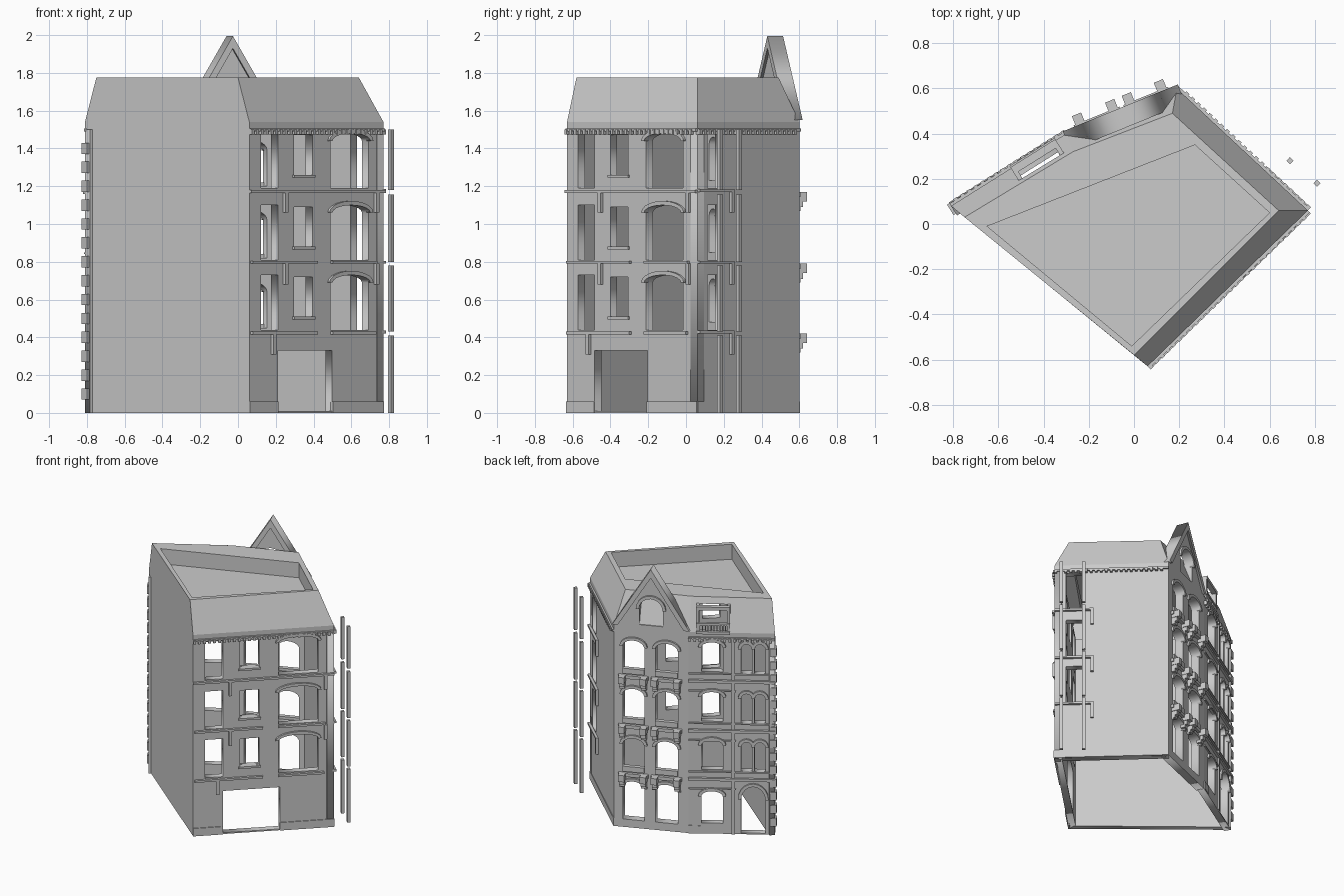
import bpy, bmesh, math
from mathutils import Matrix, Vector

cube = bpy.data.objects.get("Cube")
if cube:
    bpy.data.objects.remove(cube)

stone = bpy.data.materials.new("grey_stone")
stone.use_nodes = True
stone.diffuse_color = (0.6, 0.6, 0.6, 1)
stone.node_tree.nodes["Principled BSDF"].inputs["Base Color"].default_value = (0.6, 0.6, 0.6, 1)

# Footprint corners, counterclockwise
A, B, C, D, K = [Vector(p) for p in
                 ((-.81, .08), (.06, -.63), (.77, .06), (.19, .6), (-.3, .4))]
EAVES = 1.5
SILLS = (.42, .79, 1.17)


def frame(p, q):
    """Wall frame: x along the wall, y up, z outward."""
    d = (q - p).normalized()
    return Matrix(((d.x, 0, d.y, p.x), (d.y, 0, -d.x, p.y), (0, 1, 0, 0), (0, 0, 0, 1)))


def add(name, mesh, matrix=Matrix()):
    obj = bpy.data.objects.new(name, mesh)
    mesh.materials.clear()
    mesh.materials.append(stone)
    obj.matrix_world = matrix
    bpy.context.collection.objects.link(obj)
    return obj


def plate(name, wall, loops, thick, out=0.0):
    """Extruded outline; loops after the first are holes."""
    curve = bpy.data.curves.new(name, 'CURVE')
    curve.dimensions, curve.fill_mode, curve.extrude = '2D', 'BOTH', thick / 2
    for loop in loops:
        s = curve.splines.new('POLY')
        s.points.add(len(loop) - 1)
        for pt, (u, z) in zip(s.points, loop):
            pt.co = (u, z, 0, 1)
        s.use_cyclic_u = True
    tmp = bpy.data.objects.new(name + "_outline", curve)
    bpy.context.collection.objects.link(tmp)
    deps = bpy.context.evaluated_depsgraph_get()
    mesh = bpy.data.meshes.new_from_object(tmp.evaluated_get(deps))
    bpy.data.objects.remove(tmp)
    return add(name, mesh, wall @ Matrix.Translation((0, 0, out - thick / 2)))


def boxes(name, wall, items):
    """Boxes on a wall: (u0, u1, z0, z1, back, out)."""
    bm = bmesh.new()
    for u0, u1, z0, z1, n0, n1 in items:
        mid = Vector((u0 + u1, z0 + z1, n0 + n1)) / 2
        size = Matrix.Diagonal((u1 - u0, z1 - z0, n1 - n0, 1))
        bmesh.ops.create_cube(bm, size=1, matrix=wall @ Matrix.Translation(mid) @ size)
    bmesh.ops.recalc_face_normals(bm, faces=bm.faces)
    mesh = bpy.data.meshes.new(name)
    bm.to_mesh(mesh)
    bm.free()
    return add(name, mesh)


def arc(u0, u1, spring, rise, grow=0.0, n=10):
    c, w = (u0 + u1) / 2, (u1 - u0) / 2 + grow
    return [(c + w * math.cos(math.pi * i / n),
             spring + (rise + grow) * math.sin(math.pi * i / n)) for i in range(n + 1)]


def opening(u0, u1, z0, z1, rise=0.0):
    top = arc(u0, u1, z1 - rise, rise) if rise else [(u1, z1), (u0, z1)]
    return [(u0, z0), (u1, z0)] + top


def hood(name, wall, u0, u1, z1, rise):
    outer, inner = arc(u0, u1, z1 - rise, rise, .022), arc(u0, u1, z1 - rise, rise)
    plate(name, wall, [outer + inner[::-1]], .03, .015)


def rect(length, top):
    return [(0, 0), (length, 0), (length, top), (0, top)]


def dentils(name, wall, u0, u1):
    n = int((u1 - u0) / .035)
    items = [(u0 + i * .035, u0 + i * .035 + .018, 1.475, EAVES, -.01, .02) for i in range(n)]
    boxes(name, wall, items + [(u0, u1, 1.49, 1.505, -.01, .012)])


# Blank party wall
party = frame(A, B)
plate("party_wall", party, [rect((B - A).length, EAVES)], .04)

# Street facade with a wide doorway
street, ls = frame(B, C), (C - B).length
holes = [opening(.21, .61, .01, .33)]
frames = []
for i, z in enumerate(SILLS):
    top = (.73, 1.1, 1.48)[i]
    holes += [opening(.085, .21, z + .02, top), opening(.33, .465, z + .09, top - .01),
              opening(.6, .88, z + .02, top, .04)]
    frames += [(.32, .475, z + .075, z + .09, -.03, .012)]
    hood("street_window_hood", street, .6, .88, top, .04)
plate("street_wall", street, [rect(ls, EAVES)] + holes, .05)
ledges = [(.01, .49, .415, .43, -.01, .018), (.6, .92, .415, .43, -.01, .018),
          (.01, .49, .79, .805, -.01, .018), (.6, .93, .79, .805, -.01, .018),
          (.0, ls, 1.165, 1.18, -.01, .018)]
brackets = [(u, u + .022, z - .11, z, -.01, .018)
            for u, z in ((.16, .42), (.25, .79), (.25, 1.17), (.92, 1.17), (.92, .79))]
boxes("street_ledges", street, frames + ledges + brackets)
boxes("street_plinth", street, [(0, .21, 0, .06, -.01, .006), (.61, ls, 0, .06, -.01, .006)])
dentils("street_dentils", street, .0, ls)

# Side wall with one narrow window column
side, lc = frame(C, D), (D - C).length
holes = [opening(.08, .19, z + .02, t) for z, t in zip(SILLS, (.73, 1.1, 1.48))]
plate("side_wall", side, [rect(lc, EAVES)] + holes, .05)
boxes("side_ledges", side,
      [(0, .27, z, z + .015, -.01, .018) for z in SILLS]
      + [(.25, .27, z - .11, z, -.01, .018) for z in SILLS]
      + [(0, lc, 0, .06, -.01, .004)])
dentils("side_dentils", side, 0, lc)

# Detached poles beside the side wall, one length per storey
poles = []
for p in (Vector((.69, .28)), Vector((.81, .18))):
    local = side.inverted() @ p.to_3d()
    for z0, z1 in ((0, .41), (.43, .78), (.8, 1.155), (1.18, 1.5)):
        poles.append((local.x - .011, local.x + .011, z0, z1, local.z - .011, local.z + .011))
boxes("side_poles", side, poles)

# Gabled facade with two arched bays
gable, lg = frame(D, K), (K - D).length
bays = [(.12 * lg, .41 * lg), (.56 * lg, .86 * lg)]
holes, corbels = [opening(.34 * lg, .66 * lg, 1.56, 1.77, .085)], []
for u0, u1 in bays:
    for z0, z1 in ((.06, .36), (.45, .69), (.82, 1.07), (1.2, 1.44)):
        holes.append(opening(u0, u1, z0, z1, .05))
        hood("gable_window_hood", gable, u0, u1, z1, .05)
    for z in SILLS:
        corbels.append((u0 - .03, u1 + .03, z - .025, z, -.01, .022))
        corbels.append((u0, u1, z + .01, z + .05, -.02, .012))
        for u in (u0, u1):
            corbels += [(u - .022, u + .022, z - .05, z, -.01, .062),
                        (u - .018, u + .018, z - .08, z - .05, -.01, .04),
                        (u - .018, u + .018, z - .1, z - .08, -.01, .025)]
outline = [(0, 0), (lg, 0), (lg, 1.55), (lg / 2, 1.96), (0, 1.55)]
plate("gable_wall", gable, [outline] + holes, .06)
boxes("balcony_corbels", gable, corbels)
hood("gable_arch_hood", gable, .34 * lg, .66 * lg, 1.77, .085)
plate("gable_coping", gable,
      [[(-.01, 1.55), (.03, 1.55), (lg / 2, 1.93), (lg - .03, 1.55), (lg + .01, 1.55),
        (lg / 2, 1.995)]], .09, .015)

# Rear facade: single arched windows and twin lights
rear, lr = frame(K, A), (A - K).length
single, twins = (.15 * lr, .4 * lr), [(.61 * lr, .735 * lr), (.765 * lr, .89 * lr)]
entrance = (twins[0][0], twins[1][1])
holes = [opening(*single, .08, .33, .04), opening(*entrance, .01, .37, .1)]
hood("rear_window_hood", rear, *single, .33, .04)
hood("entrance_hood", rear, *entrance, .37, .1)
trim = []
for z in SILLS:
    holes.append(opening(*single, z + .07, z + .3, .04))
    hood("rear_window_hood", rear, *single, z + .3, .04)
    for u0, u1 in twins:
        holes.append(opening(u0, u1, z + .06, z + .29, (u1 - u0) / 2))
        hood("twin_window_hood", rear, u0, u1, z + .29, (u1 - u0) / 2)
    trim += [(0, lr, z - .01, z + .01, -.01, .018), (0, lr, z + .05, z + .06, -.01, .01),
             (0, .55 * lr, z - .08, z - .07, -.01, .01)]
# Corner blocks and pier
trim += [(lr - .035, lr + .012, .07 + i * .1, .13 + i * .1, -.04, .014) for i in range(14)]
trim += [(.5 * lr, .54 * lr, 0, EAVES, -.01, .01), (0, .14 * lr, 0, .06, -.01, .006)]
plate("rear_wall", rear, [rect(lr, EAVES)] + holes, .05)
boxes("rear_trim", rear, trim)
dentils("rear_dentils", rear, 0, lr)

# Mansard roof with a sunken deck; the rear slope has a dormer opening
bm = bmesh.new()
ring = lambda pts, z: [bm.verts.new((p[0], p[1], z)) for p in pts]
base = [A, B, C, D, K]
crown = [(-.75, .03), (0, -.58), (.64, .06), (.17, .49), (-.27, .32)]
rim = [(-.65, -.01), (-.01, -.54), (.6, .05), (.27, .35)]
low, eave, top = ring(base, EAVES), ring(base, 1.54), ring(crown, 1.775)
inner, deck = ring(rim, 1.775), ring(rim, 1.66)
for i in range(5):
    j = (i + 1) % 5
    bm.faces.new((low[i], low[j], eave[j], eave[i]))
    if i < 4:
        bm.faces.new((eave[i], eave[j], top[j], top[i]))
cuts_u, cuts_v = (0, .11, .47, 1), (0, .04, .8, 1)
grid = [[bm.verts.new(eave[4].co.lerp(eave[0].co, u).lerp(top[4].co.lerp(top[0].co, u), v))
         for u in cuts_u] for v in cuts_v]
for r in range(3):
    for c in range(3):
        if (r, c) != (1, 1):
            bm.faces.new((grid[r][c], grid[r][c + 1], grid[r + 1][c + 1], grid[r + 1][c]))
for i in range(4):
    j = (i + 1) % 4
    bm.faces.new((inner[i], inner[j], deck[j], deck[i]))
    if i < 3:
        bm.faces.new((top[i], top[j], inner[j], inner[i]))
for f in ((top[3], top[4], inner[3]), (top[4], top[0], inner[0]), (top[4], inner[0], inner[3])):
    bm.faces.new(f)
bm.faces.new(deck)
bmesh.ops.remove_doubles(bm, verts=bm.verts, dist=.0005)
bmesh.ops.recalc_face_normals(bm, faces=bm.faces)
mesh = bpy.data.meshes.new("mansard_roof")
bm.to_mesh(mesh)
bm.free()
add("mansard_roof", mesh)

# Dormer frame and balustrade
d0, d1 = .09 * lr, .48 * lr
dormer = [(d0, d0 + .02, 1.53, 1.73, -.085, 0), (d1 - .02, d1, 1.53, 1.73, -.085, 0),
          (d0, d1, 1.71, 1.735, -.03, .005), (d0, d1, 1.53, 1.55, -.02, .012),
          (d0, d1, 1.595, 1.61, -.015, .005)]
dormer += [(d0 + .02 * i, d0 + .02 * i + .008, 1.55, 1.6, -.01, 0) for i in range(1, 11)]
boxes("dormer_frame", rear, dormer)
